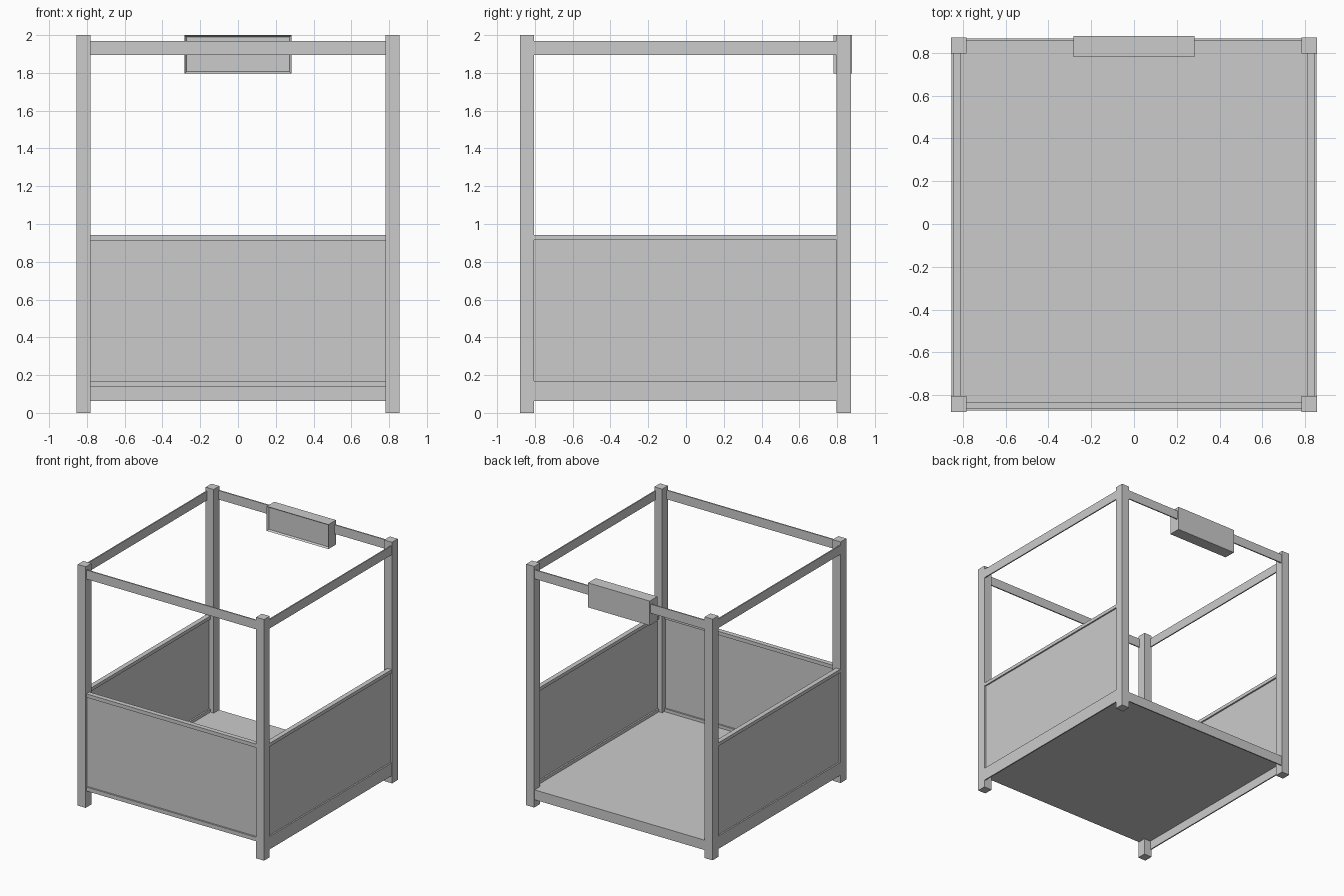
import bpy, bmesh
from mathutils import Vector

if "Cube" in bpy.data.objects:
    bpy.data.objects.remove(bpy.data.objects["Cube"])

X, XI = 0.855, 0.782            # post outer / inner x
YF, YFI = -0.88, -0.805         # front post outer / inner y
YB, YBI = 0.873, 0.798          # back post outer / inner y


def box(name, x0, x1, y0, y1, z0, z1):
    bm = bmesh.new()
    bmesh.ops.create_cube(bm, size=1)
    c = Vector(((x0 + x1) / 2, (y0 + y1) / 2, (z0 + z1) / 2))
    for v in bm.verts:
        v.co = Vector((v.co.x * (x1 - x0), v.co.y * (y1 - y0), v.co.z * (z1 - z0))) + c
    me = bpy.data.meshes.new(name)
    bm.to_mesh(me)
    bm.free()
    ob = bpy.data.objects.new(name, me)
    bpy.context.collection.objects.link(ob)
    return ob


def side_box(name, s, inner, outer, y0, y1, z0, z1):
    a, b = sorted((s * inner, s * outer))
    return box(name, a, b, y0, y1, z0, z1)


# Corner posts, side boards and framed side panels
for s, side in ((-1, "left"), (1, "right")):
    side_box(side + "_front_post", s, XI, X, YF, YFI, 0, 2)
    side_box(side + "_back_post", s, XI, X, YBI, YB, 0, 2)
    side_box(side + "_top_rail", s, 0.842, 0.852, YFI, YBI, 1.895, 1.97)
    side_box(side + "_floor_rail", s, 0.842, 0.852, YFI, YBI, 0.063, 0.145)
    side_box(side + "_panel_sill", s, 0.812, 0.852, YFI, YBI, 0.145, 0.17)
    side_box(side + "_panel_cap", s, 0.812, 0.852, YFI, YBI, 0.915, 0.943)
    side_box(side + "_panel", s, 0.825, 0.84, YFI, YBI, 0.17, 0.915)

# Front rail and framed front panel
box("front_top_rail", -XI, XI, -0.872, -0.862, 1.895, 1.97)
box("front_panel_sill", -XI, XI, -0.872, -0.832, 0.145, 0.17)
box("front_panel_cap", -XI, XI, -0.872, -0.832, 0.913, 0.943)
box("front_panel", -XI, XI, -0.859, -0.845, 0.17, 0.913)

# Open back: only rails at top and floor
box("back_top_rail", -XI, XI, 0.858, 0.868, 1.895, 1.97)
box("back_floor_rail", -XI, XI, 0.858, 0.868, 0.063, 0.145)

# Floor plate
box("floor", -0.842, 0.842, -0.872, 0.858, 0.137, 0.145)

# Sign box with a recessed front face
sign = box("sign_box", -0.283, 0.283, 0.78, 0.88, 1.797, 2.0)
bm = bmesh.new()
bm.from_mesh(sign.data)
bm.normal_update()
front = [f for f in bm.faces if f.normal.y < -0.9]
bmesh.ops.inset_region(bm, faces=front, thickness=0.014, depth=0)
bmesh.ops.translate(bm, verts=front[0].verts[:], vec=(0, 0.015, 0))
bm.to_mesh(sign.data)
bm.free()
